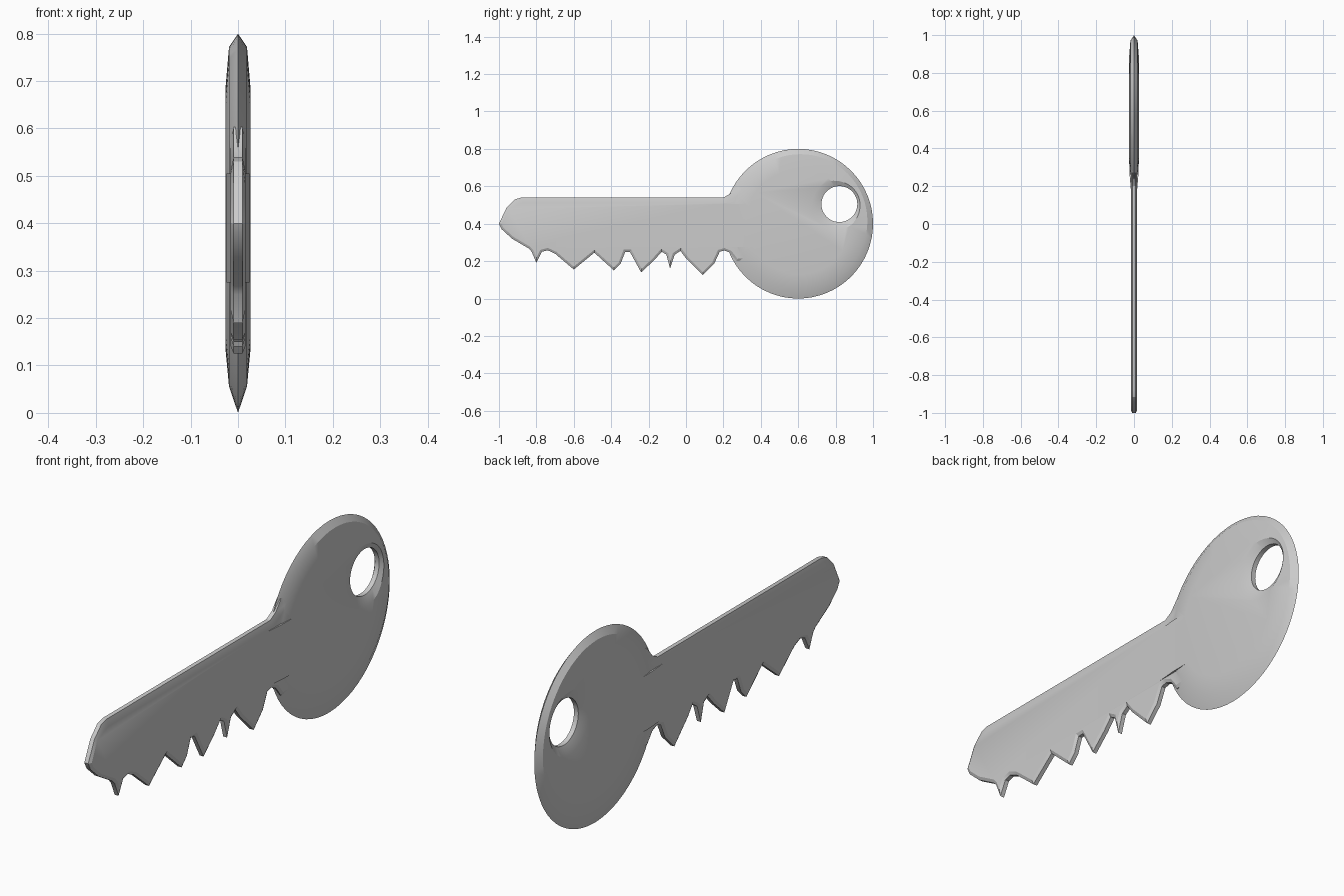
import bpy, bmesh, math
from mathutils import Vector

if "Cube" in bpy.data.objects:
    bpy.data.objects.remove(bpy.data.objects["Cube"])


def loft(name, rings):
    """Bridge equal-length rings of points and cap both ends."""
    bm = bmesh.new()
    vs = [[bm.verts.new(p) for p in r] for r in rings]
    n = len(vs[0])
    for a, b in zip(vs, vs[1:]):
        for i in range(n):
            j = (i + 1) % n
            bm.faces.new((a[i], a[j], b[j], b[i]))
    bm.faces.new(vs[0])
    bm.faces.new(vs[-1])
    bmesh.ops.recalc_face_normals(bm, faces=bm.faces)
    me = bpy.data.meshes.new(name)
    bm.to_mesh(me)
    bm.free()
    ob = bpy.data.objects.new(name, me)
    bpy.context.collection.objects.link(ob)
    return ob


def circle(x, y, z, r, n=64):
    return [(x, y + r * math.cos(2 * math.pi * i / n),
             z + r * math.sin(2 * math.pi * i / n)) for i in range(n)]


def inset(pts, x, side, top):
    """Mitred inset of a counter-clockwise (y, z) outline, deeper along the top."""
    out = []
    for i, p in enumerate(pts):
        p = Vector(p)
        e1 = (p - Vector(pts[i - 1])).normalized()
        e2 = (Vector(pts[(i + 1) % len(pts)]) - p).normalized()
        n1, n2 = Vector((-e1.y, e1.x)), Vector((-e2.y, e2.x))
        d = top if p.y > 0.5 else side
        q = p + (n1 + n2) * (d / max(0.15, 1 + n1.dot(n2)))
        out.append((x, q.x, q.y))
    return out


def boolean(target, other, op):
    m = target.modifiers.new(op.lower(), 'BOOLEAN')
    m.operation, m.solver, m.object = op, 'EXACT', other
    bpy.context.view_layer.objects.active = target
    bpy.ops.object.modifier_apply(modifier=m.name)
    bpy.data.objects.remove(other)


# Round head: sharp rim, bevel, gently domed faces
half = [(0.026, 0.605, 0.41, 0.28), (0.019, 0.612, 0.414, 0.358)]
rings = [circle(-x, y, z, r) for x, y, z, r in half]
rings.append(circle(0, 0.6, 0.4, 0.4))
rings += [circle(x, y, z, r) for x, y, z, r in reversed(half)]
key = loft("key", rings)

# Blade with cut teeth, counter-clockwise from the tip along the bottom
outline = [(-1, .4), (-.985, .37), (-.93, .32), (-.84, .267), (-.825, .25),
           (-.80, .19), (-.77, .25), (-.74, .258), (-.70, .24), (-.60, .155),
           (-.49, .245), (-.385, .15), (-.35, .185), (-.325, .25), (-.30, .25),
           (-.24, .14), (-.17, .205), (-.13, .25), (-.105, .235), (-.085, .16),
           (-.06, .235), (-.03, .255), (0, .215), (.09, .125), (.15, .185),
           (.18, .25), (.205, .257), (.235, .245), (.27, .2), (.4, .21),
           (.4, .59), (.27, .603), (.235, .56), (.2, .54), (-.88, .54),
           (-.915, .53), (-.96, .485)]
blade = loft("blade", [inset(outline, -.016, .012, .03), inset(outline, -.009, 0, 0),
                       inset(outline, .009, 0, 0), inset(outline, .016, .012, .03)])
boolean(key, blade, 'UNION')

# Neck easing the thin blade into the thicker head
section = [(-.014, .15), (.014, .15), (.024, .27), (.024, .38), (-.024, .38), (-.024, .27)]
neck = loft("neck", [[(x, y, z) for x, y in section] for z in (.275, .505)])
boolean(key, neck, 'UNION')

# Key ring hole with a countersunk edge on both faces
funnel = [(.05, .79, .495, .19), (.026, .805, .5, .132), (.010, .82, .505, .096)]
rings = [circle(-x, y, z, r, 48) for x, y, z, r in funnel]
rings += [circle(x, y, z, r, 48) for x, y, z, r in reversed(funnel)]
boolean(key, loft("hole_cutter", rings), 'DIFFERENCE')

bpy.ops.object.select_all(action='DESELECT')
key.select_set(True)
bpy.context.view_layer.objects.active = key
bpy.ops.object.shade_smooth_by_angle(angle=math.radians(25))
